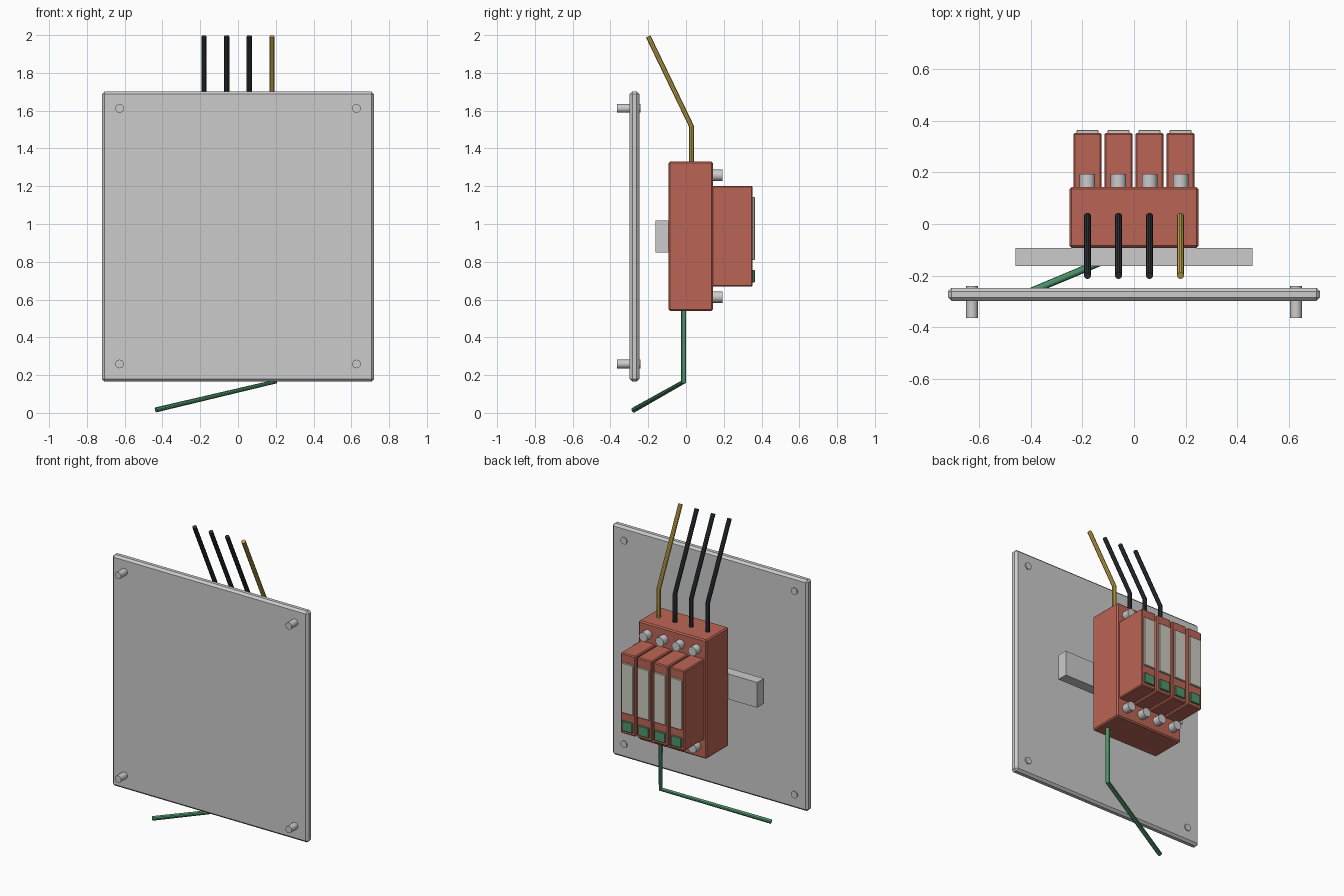
import bpy, math
from mathutils import Vector

if "Cube" in bpy.data.objects:
    bpy.data.objects.remove(bpy.data.objects["Cube"])


def material(name, rgb):
    m = bpy.data.materials.new(name)
    m.diffuse_color = (*rgb, 1)
    m.use_nodes = True
    m.node_tree.nodes["Principled BSDF"].inputs["Base Color"].default_value = m.diffuse_color
    return m


RED = material("red_plastic", (0.5, 0.13, 0.09))
LABEL = material("pale_label", (0.6, 0.6, 0.53))
GREEN = material("green", (0.08, 0.3, 0.15))
BLACK = material("black", (0.03, 0.035, 0.04))
YELLOW = material("yellow", (0.6, 0.42, 0.08))


def box(name, lo, hi, bevel=0, mat=None):
    lo, hi = Vector(lo), Vector(hi)
    bpy.ops.mesh.primitive_cube_add(size=1, location=(lo + hi) / 2)
    o = bpy.context.object
    o.name = name
    o.scale = hi - lo
    bpy.ops.object.transform_apply(location=False, rotation=False, scale=True)
    if bevel:
        b = o.modifiers.new("bevel", 'BEVEL')
        b.width, b.segments = bevel, 1
    if mat:
        o.data.materials.append(mat)
    return o


def bolt(name, x, z, y0, y1, r):
    bpy.ops.mesh.primitive_cylinder_add(
        vertices=16, radius=r, depth=y1 - y0,
        location=(x, (y0 + y1) / 2, z), rotation=(math.pi / 2, 0, 0))
    o = bpy.context.object
    o.name = name
    bpy.ops.object.shade_smooth_by_angle()


def wire(name, points, mat, r=0.014):
    c = bpy.data.curves.new(name, 'CURVE')
    c.dimensions = '3D'
    c.bevel_depth, c.bevel_resolution, c.use_fill_caps = r, 3, True
    s = c.splines.new('POLY')
    s.points.add(len(points) - 1)
    for p, co in zip(s.points, points):
        p.co = (*co, 1)
    c.materials.append(mat)
    o = bpy.data.objects.new(name, c)
    bpy.context.collection.objects.link(o)
    bpy.ops.object.select_all(action='DESELECT')
    o.select_set(True)
    bpy.context.view_layer.objects.active = o
    bpy.ops.object.convert(target='MESH')
    bpy.ops.object.shade_smooth_by_angle()


# Mounting plate with corner bolts
box("mounting_plate", (-0.72, -0.298, 0.165), (0.72, -0.247, 1.702), 0.014)
for x in (-0.627, 0.627):
    for z in (0.259, 1.612):
        bolt("plate_bolt", x, z, -0.364, -0.24, 0.023)

# Rail and base block
box("rail", (-0.459, -0.162, 0.85), (0.459, -0.092, 1.018))
box("base_block", (-0.25, -0.092, 0.54), (0.25, 0.143, 1.33), 0.008, RED)

# Four modules, each with label, indicator, terminals and an upper wire
for i in range(4):
    x = -0.18 + 0.12 * i
    box("module", (x - 0.054, 0.13, 0.668), (x + 0.054, 0.353, 1.202), 0.006, RED)
    box("module_label", (x - 0.043, 0.34, 0.81), (x + 0.043, 0.364, 1.142), 0.003, LABEL)
    box("indicator", (x - 0.038, 0.34, 0.69), (x + 0.038, 0.364, 0.757), 0.003, GREEN)
    for z in (0.613, 1.258):
        bolt("terminal_screw", x, z, 0.13, 0.193, 0.03)
    wire("supply_wire",
         [(x, 0.03, 1.30), (x, 0.03, 1.515), (x, -0.2, 1.993)],
         YELLOW if i == 3 else BLACK)

# Earth wire bending away below
wire("earth_wire",
     [(0.195, -0.012, 0.57), (0.195, -0.012, 0.165), (-0.435, -0.276, 0.016)], GREEN)
